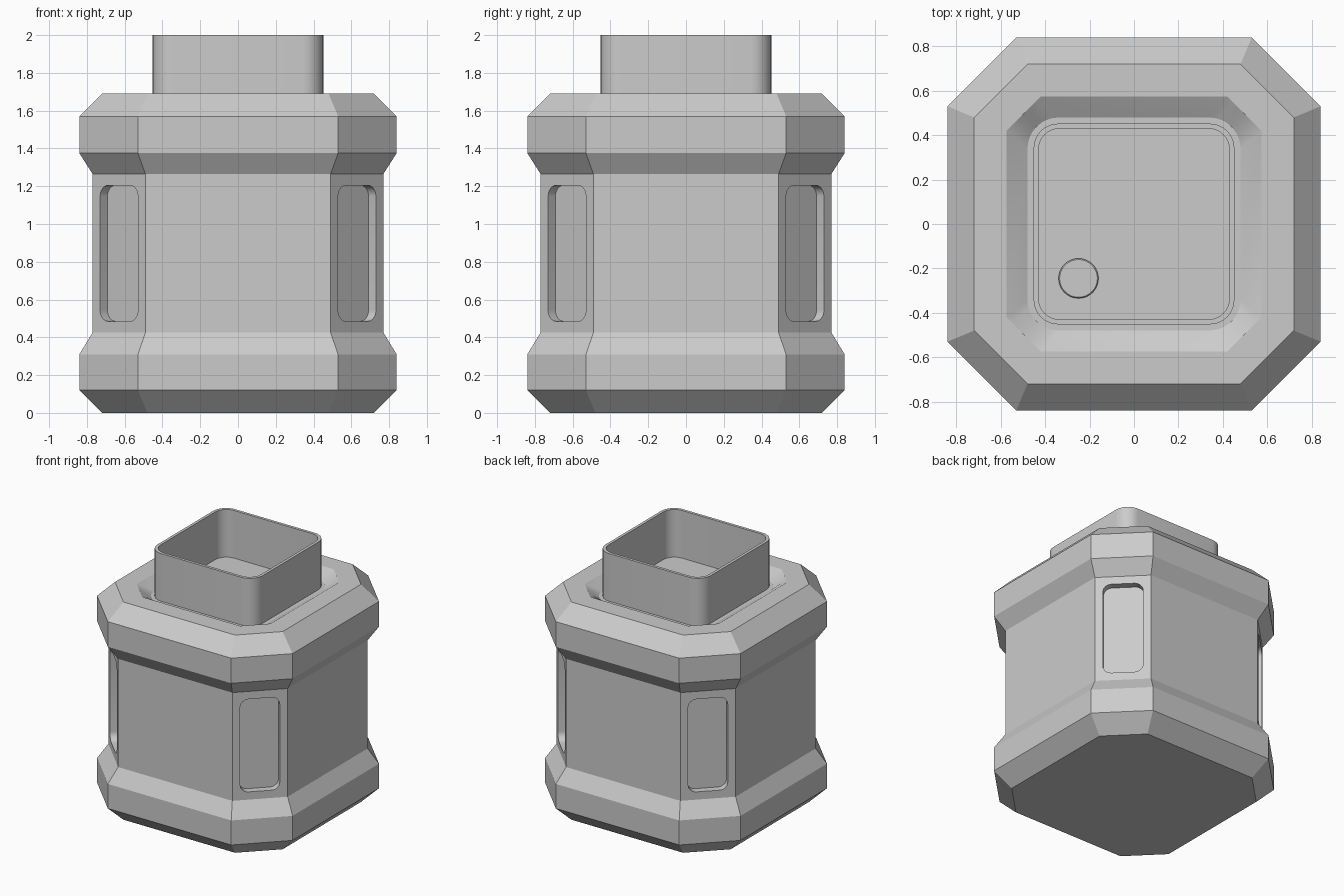
import bpy, bmesh, math
from mathutils import Matrix

if "Cube" in bpy.data.objects:
    bpy.data.objects.remove(bpy.data.objects["Cube"], do_unlink=True)

grey = bpy.data.materials.new("light_grey")
grey.use_nodes = True
grey.diffuse_color = (0.6, 0.6, 0.6, 1)
grey.node_tree.nodes["Principled BSDF"].inputs["Base Color"].default_value = (0.6, 0.6, 0.6, 1)


def ring(w, f, z, n=1, arc=False, h=None):
    """Rectangle outline with chamfered or rounded corners; f is half the flat length."""
    h = h or w
    cut = w - f
    pts = []
    for sx, sy in ((1, 1), (-1, 1), (-1, -1), (1, -1)):
        corner = []
        for i in range(n + 1):
            t = i / n
            u, v = (math.cos(t * math.pi / 2), math.sin(t * math.pi / 2)) if arc else (1 - t, t)
            corner.append((sx * (w - cut + cut * u), sy * (h - cut + cut * v), z))
        pts += corner if sx == sy else corner[::-1]
    return pts


def loft(name, rings, closed=False):
    """Skin a stack of rings; cap the ends, or join last to first."""
    bm = bmesh.new()
    rows = [[bm.verts.new(p) for p in r] for r in rings]
    pairs = list(zip(rows, rows[1:]))
    if closed:
        pairs.append((rows[-1], rows[0]))
    else:
        bm.faces.new(rows[0])
        bm.faces.new(rows[-1])
    for a, b in pairs:
        for i in range(len(a)):
            j = (i + 1) % len(a)
            bm.faces.new((a[i], a[j], b[j], b[i]))
    bmesh.ops.recalc_face_normals(bm, faces=bm.faces)
    mesh = bpy.data.meshes.new(name)
    bm.to_mesh(mesh)
    bm.free()
    mesh.materials.append(grey)
    obj = bpy.data.objects.new(name, mesh)
    bpy.context.collection.objects.link(obj)
    return obj


def select(obj):
    bpy.ops.object.select_all(action='DESELECT')
    obj.select_set(True)
    bpy.context.view_layer.objects.active = obj


def carve(target, cutter):
    cutter.hide_render = True
    mod = target.modifiers.new("cut", 'BOOLEAN')
    mod.operation = 'DIFFERENCE'
    mod.solver = 'EXACT'
    mod.object = cutter
    select(target)
    bpy.ops.object.modifier_apply(modifier=mod.name)
    bpy.data.objects.remove(cutter, do_unlink=True)


# Chamfered body with flared bands at top and bottom
band, waist, end = (0.84, 0.53), (0.77, 0.49), (0.72, 0.48)
body = loft("body", [ring(*end, 0), ring(*band, 0.12), ring(*band, 0.31), ring(*waist, 0.425),
                     ring(*waist, 1.265), ring(*band, 1.375), ring(*band, 1.57), ring(*end, 1.69)])

# Sloped well in the top
FLOOR = 1.63
carve(body, loft("well_cutter", [ring(0.575, 0.42, 1.8, 6), ring(0.575, 0.42, 1.69, 6),
                                 ring(0.48, 0.34, FLOOR, 6, True)]))

# Rounded recessed panel on each corner face
depth = 0.055
face_distance = sum(waist) / math.sqrt(2)
for k in range(4):
    cutter = loft("panel_cutter", [ring(0.142, 0.082, z, 6, True, 0.36) for z in (-depth, 0.1)])
    cutter.data.transform(Matrix.Rotation(math.radians(45 + 90 * k), 4, 'Z')
                          @ Matrix.Translation((face_distance, 0, 0.845))
                          @ Matrix.Rotation(math.pi / 2, 4, 'Y')
                          @ Matrix.Rotation(math.pi / 2, 4, 'Z'))
    carve(body, cutter)
select(body)
bpy.ops.object.shade_smooth_by_angle(angle=math.radians(20))

# Thin rounded-square neck
outer, inner = (0.452, 0.342), (0.43, 0.335)
neck = loft("neck", [ring(*outer, FLOOR - 0.02, 8, True), ring(*outer, 2, 8, True),
                     ring(*inner, 2, 8, True), ring(*inner, FLOOR - 0.02, 8, True)], closed=True)
select(neck)
bpy.ops.object.shade_smooth_by_angle(angle=math.radians(30))

# Small round plug on the floor inside the neck
plug = loft("plug", [ring(0.09, 0, FLOOR - 0.02, 8, True), ring(0.09, 0, FLOOR + 0.01, 8, True),
                     ring(0.085, 0, FLOOR + 0.015, 8, True)])
plug.location = (-0.25, -0.245, 0)
bmesh_clean = bmesh.new()
bmesh_clean.from_mesh(plug.data)
bmesh.ops.remove_doubles(bmesh_clean, verts=bmesh_clean.verts, dist=0.0001)
bmesh_clean.to_mesh(plug.data)
bmesh_clean.free()
select(plug)
bpy.ops.object.shade_smooth_by_angle(angle=math.radians(30))
